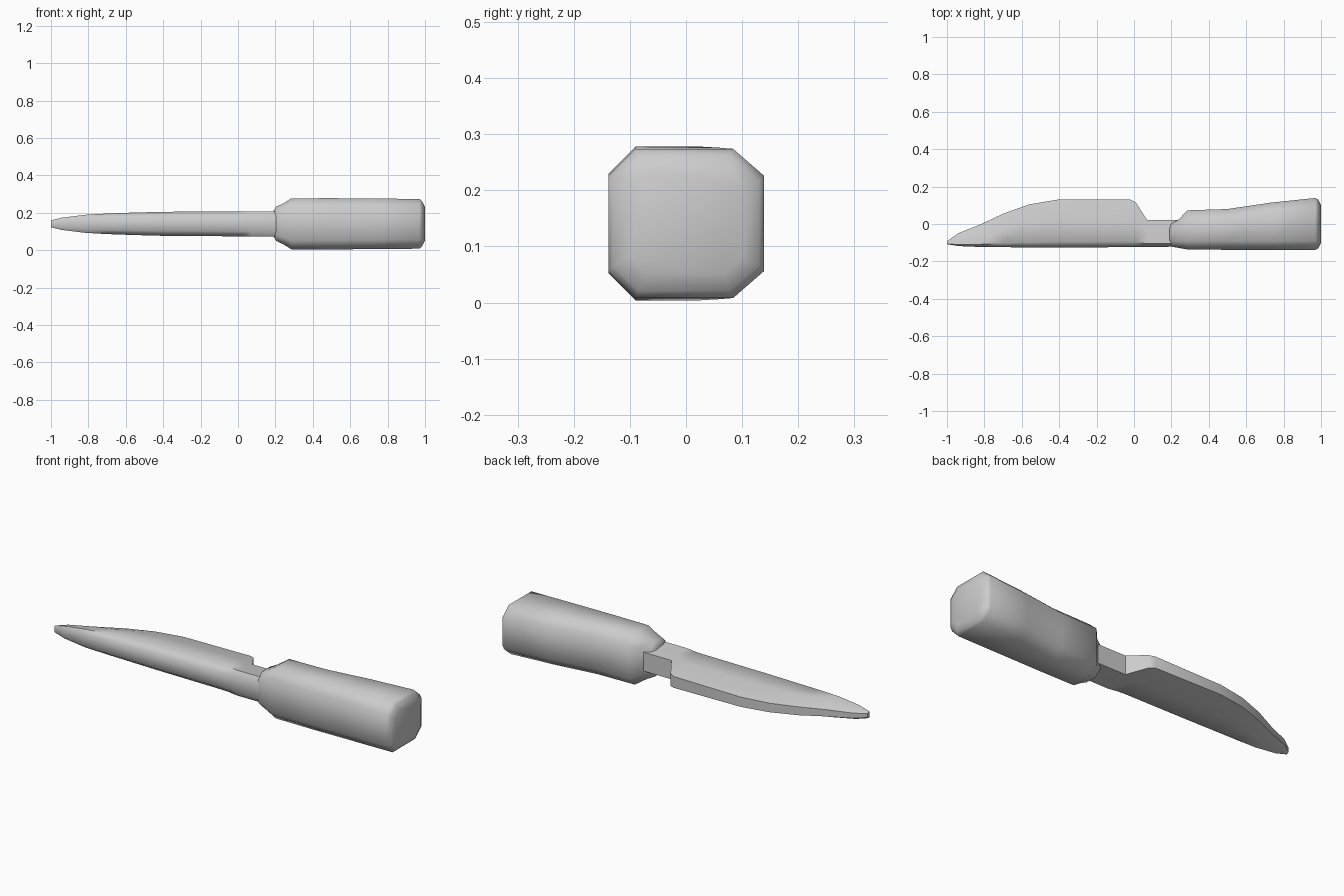
import bpy, bmesh, math

if "Cube" in bpy.data.objects:
    bpy.data.objects.remove(bpy.data.objects["Cube"])

ZC = 0.141  # mid height of the whole knife


def loft(name, sections, angle):
    """Skin closed rings of points, capping both ends."""
    bm = bmesh.new()
    rings = [[bm.verts.new(p) for p in ring] for ring in sections]
    n = len(rings[0])
    for a, b in zip(rings, rings[1:]):
        for i in range(n):
            j = (i + 1) % n
            bm.faces.new((a[i], a[j], b[j], b[i]))
    bm.faces.new(rings[0])
    bm.faces.new(rings[-1])
    bmesh.ops.recalc_face_normals(bm, faces=bm.faces)
    mesh = bpy.data.meshes.new(name)
    bm.to_mesh(mesh)
    bm.free()
    obj = bpy.data.objects.new(name, mesh)
    bpy.context.collection.objects.link(obj)
    bpy.ops.object.select_all(action='DESELECT')
    obj.select_set(True)
    bpy.context.view_layer.objects.active = obj
    bpy.ops.object.shade_smooth_by_angle(angle=math.radians(angle))
    return obj


def blade_ring(x, spine, edge, t, e):
    """Thick spine, flat sides, then a bevel to the cutting edge."""
    w = edge - spine
    ridge = spine + 0.56 * w
    half = [(spine, 0.6 * t), (spine + 0.12 * w, t), (ridge, 0.88 * t), (edge, e)]
    return ([(x, y, ZC + z) for y, z in half] +
            [(x, y, ZC - z) for y, z in reversed(half)])


def handle_ring(x, y0, y1, h, c):
    """Box section with chamfered corners."""
    half = [(y0, h - c), (y0 + c, h), (y1 - c * 1.15, h), (y1, h - c)]
    return ([(x, y, ZC + z) for y, z in half] +
            [(x, y, ZC - z) for y, z in reversed(half)])


# Blade with its notch and neck: x, spine y, edge y, half thickness, edge half thickness
blade = [(-1.0, -0.108, -0.092, 0.018, 0.010),
         (-0.94, -0.118, -0.05, 0.033, 0.014),
         (-0.82, -0.123, -0.002, 0.048, 0.018),
         (-0.70, -0.124, 0.055, 0.055, 0.022),
         (-0.56, -0.125, 0.105, 0.060, 0.024),
         (-0.41, -0.125, 0.130, 0.064, 0.026),
         (-0.02, -0.124, 0.130, 0.067, 0.030),
         (0.01, -0.124, 0.115, 0.067, 0.034),
         (0.07, -0.123, 0.022, 0.067, 0.050),
         (0.32, -0.120, 0.022, 0.067, 0.050)]
loft("blade", [blade_ring(*s) for s in blade], 50)

# Handle, flaring toward the butt: x, y min, y max, half height, chamfer
handle = [(0.19, -0.105, -0.01, 0.070, 0.025),
          (0.205, -0.122, 0.005, 0.092, 0.030),
          (0.24, -0.128, 0.025, 0.108, 0.035),
          (0.285, -0.136, 0.073, 0.136, 0.045),
          (0.50, -0.138, 0.080, 0.137, 0.048),
          (0.73, -0.138, 0.114, 0.135, 0.048),
          (0.97, -0.138, 0.139, 0.133, 0.048),
          (0.985, -0.130, 0.130, 0.120, 0.045),
          (1.0, -0.100, 0.100, 0.090, 0.030)]
loft("handle", [handle_ring(*s) for s in handle], 60)
